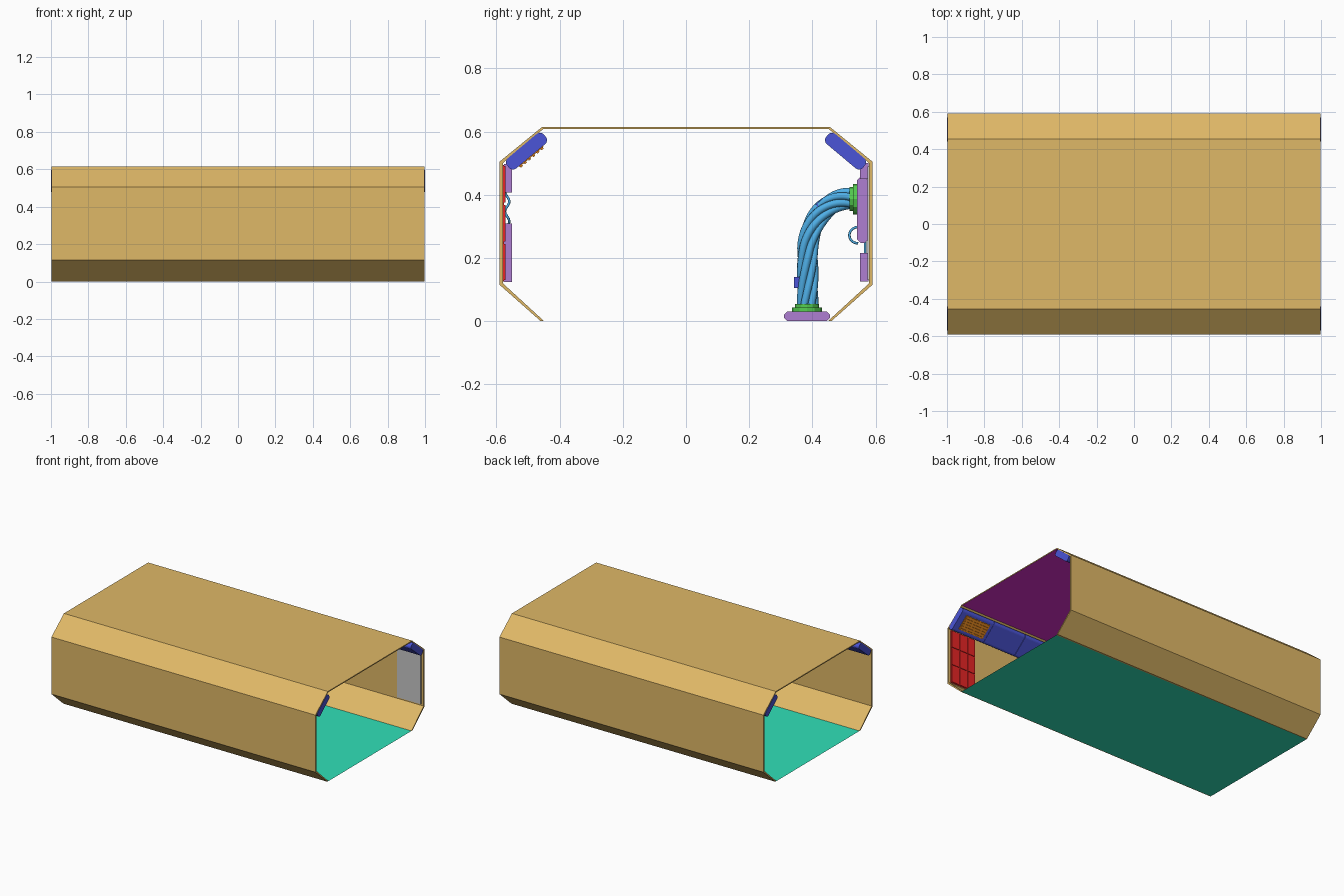
import bpy, bmesh
from math import radians, sin, cos, pi
from mathutils import Vector, Matrix

cube = bpy.data.objects.get("Cube")
if cube:
    bpy.data.objects.remove(cube, do_unlink=True)


def material(name, r, g, b):
    m = bpy.data.materials.new(name)
    m.use_nodes = True
    m.diffuse_color = (r, g, b, 1)
    m.node_tree.nodes["Principled BSDF"].inputs["Base Color"].default_value = (r, g, b, 1)
    return m


TAN = material("tan", .74, .48, .135)
TEAL = material("teal", .03, .75, .48)
MAGENTA = material("magenta", .70, .03, .62)
BLUE = material("blue", .07, .09, .68)
PURPLE = material("purple", .43, .21, .65)
RED = material("red", .87, .02, .02)
ORANGE = material("orange", .83, .26, .015)
GREY = material("grey", .57, .57, .57)
SKY = material("sky blue", .08, .44, .82)
GREEN = material("green", .09, .61, .08)


def finish(name, bm, *mats):
    bmesh.ops.recalc_face_normals(bm, faces=bm.faces)
    me = bpy.data.meshes.new(name)
    bm.to_mesh(me)
    bm.free()
    ob = bpy.data.objects.new(name, me)
    bpy.context.collection.objects.link(ob)
    for m in mats:
        me.materials.append(m)
    return ob


def box(name, center, size, mat, tilt=0, bevel=0, segments=1):
    """Box tilted about x; the edges along x can be rounded."""
    bm = bmesh.new()
    bmesh.ops.create_cube(bm, size=1, matrix=Matrix.Diagonal((*size, 1)))
    if bevel:
        edges = [e for e in bm.edges if abs(e.verts[0].co.x - e.verts[1].co.x) > 1e-4]
        bmesh.ops.bevel(bm, geom=edges, offset=bevel, segments=segments,
                        profile=.5, affect='EDGES')
    ob = finish(name, bm, mat)
    ob.location, ob.rotation_euler.x = center, tilt
    return ob


def disc(name, center, radius, depth, mat, tilt=0):
    bm = bmesh.new()
    bmesh.ops.create_cone(bm, cap_ends=True, segments=12, radius1=radius,
                          radius2=radius, depth=depth)
    ob = finish(name, bm, mat)
    ob.location, ob.rotation_euler.x = center, tilt


def tube(name, points, radius, mat):
    cu = bpy.data.curves.new(name, 'CURVE')
    cu.dimensions = '3D'
    cu.bevel_depth, cu.bevel_resolution = radius, 2
    sp = cu.splines.new('POLY')
    sp.points.add(len(points) - 1)
    for p, co in zip(sp.points, points):
        p.co = (*co, 1)
    sp.use_smooth = True
    cu.materials.append(mat)
    ob = bpy.data.objects.new(name, cu)
    bpy.context.collection.objects.link(ob)


# Hull: open-ended folded shell with a coloured ceiling
half_outer = [(.46, 0), (.59, .115), (.59, .505), (.455, .615)]
half_inner = [(.449, 0), (.58, .12), (.58, .5), (.452, .608)]


def folded(half):
    return half + [(-y, z) for y, z in reversed(half)]


bm = bmesh.new()
rings = [[[bm.verts.new((x, y, z)) for y, z in folded(h)] for h in (half_outer, half_inner)]
         for x in (-.998, .998)]
(ao, ai), (bo, bi) = rings
for i in range(len(ao) - 1):
    for p, q in ((ao, bo), (ai, bi), (ao, ai), (bo, bi)):
        bm.faces.new((p[i], p[i + 1], q[i + 1], q[i]))
for i in (0, -1):
    bm.faces.new((ao[i], bo[i], bi[i], ai[i]))
bm.normal_update()
hull = finish("hull", bm, TAN, MAGENTA)
for f in hull.data.polygons:
    if f.normal.z < -.9 and f.center.z > .5:
        f.material_index = 1

# Floor sheet
bm = bmesh.new()
bmesh.ops.create_grid(bm, x_segments=1, y_segments=1, size=1,
                      matrix=Matrix.Diagonal((.998, .455, 1, 1)))
finish("floor", bm, TEAL)

# Overhead lockers along both upper corners
slope = radians(40)
for side, label in ((1, "rear"), (-1, "front")):
    for i in range(8):
        box(f"{label}_locker_{i + 1}", (-.875 + .25 * i, side * .505, .538),
            (.247 if 0 < i < 7 else .25, .152, .042), BLUE, -side * slope, .016, 4)

# Vent grille under the end front locker
inward = Vector((0, sin(slope), -cos(slope)))
along = Vector((0, cos(slope), sin(slope)))
vent = Vector((.865, -.505, .538)) + inward * .022
box("vent_plate", vent, (.19, .1, .004), ORANGE, slope)
for i in range(6):
    box(f"vent_slat_{i + 1}", vent + along * (i - 2.5) * .017 + inward * .004,
        (.18, .009, .005), ORANGE, slope)

# Red tile panel on the front wall
box("tile_backing", (.885, -.578, .31), (.19, .004, .37), RED)
for i in range(3):
    for j in range(3):
        box(f"wall_tile_{i}_{j}", (.885 + (i - 1) * .063, -.575, .31 + (j - 1) * .123),
            (.056, .007, .115), RED)

# Grey panel on the rear wall
box("grey_panel", (.89, .577, .31), (.18, .006, .36), GREY)

# Purple wall units deeper inside
box("front_lower_unit", (0, -.563, .217), (.6, .026, .185), PURPLE)
box("front_upper_unit", (0, -.563, .452), (.6, .026, .09), PURPLE)
box("rear_lower_unit", (0, .564, .17), (.5, .026, .09), PURPLE)
box("rear_upper_unit", (0, .564, .475), (.5, .026, .05), PURPLE)
box("rear_pipe_plate", (0, .559, .352), (.22, .036, .21), PURPLE, bevel=.012)
box("floor_pipe_plate", (0, .383, .016), (.15, .145, .03), PURPLE, bevel=.01)
for k in (-1, 0, 1):
    tube(f"front_cable_{k + 2}", [(k * .15 + .02 * sin(t), -.566 + .007 * sin(2 * t), .3 + .02 * t)
                                  for t in [n * .4 for n in range(16)]], .004, SKY)
tube("rear_cable", [(.1, .567, .2), (.1, .567, .26)], .004, SKY)

# Twisted pipe bundle bending from the floor to the rear wall


def bundle_path(t):
    """Centre point and outward normal of the bend, t from 0 to 1."""
    if t < .4:
        return Vector((0, .385, .05 + .17 * t / .4)), Vector((0, -1, 0))
    a = (t - .4) / .6 * pi / 2
    return (Vector((0, .52 - .135 * cos(a), .22 + .168 * sin(a))),
            Vector((0, -cos(a), sin(a))))


steps = [n / 40 for n in range(41)]
for k in range(6):
    pts = []
    for t in steps:
        c, n = bundle_path(t)
        a = k * pi / 3 + t * 4.5
        pts.append(c + n * .022 * cos(a) + Vector((.022 * sin(a), 0, 0)))
    tube(f"pipe_{k + 1}", pts, .0125, SKY)
tube("pipe_core", [bundle_path(t)[0] for t in steps], .012, SKY)

# Flanges at both ends of the bundle
for radius, low in ((.048, .037), (.038, .048)):
    disc(f"floor_flange_{low}", (0, .383, low), radius, .012, GREEN)
    disc(f"wall_flange_{low}", (0, .572 - low, .386), radius, .014, GREEN, pi / 2)

# Clamps and a loose cable loop
box("lower_clamp", (0, .352, .122), (.03, .02, .035), BLUE)
box("upper_clamp", (0, .432, .375), (.03, .02, .04), BLUE, radians(-50))
tube("cable_loop", [(.05, .545 - .028 * sin(a), .272 + .026 * cos(a))
                    for a in [n * pi / 12 for n in range(13)]], .004, SKY)
